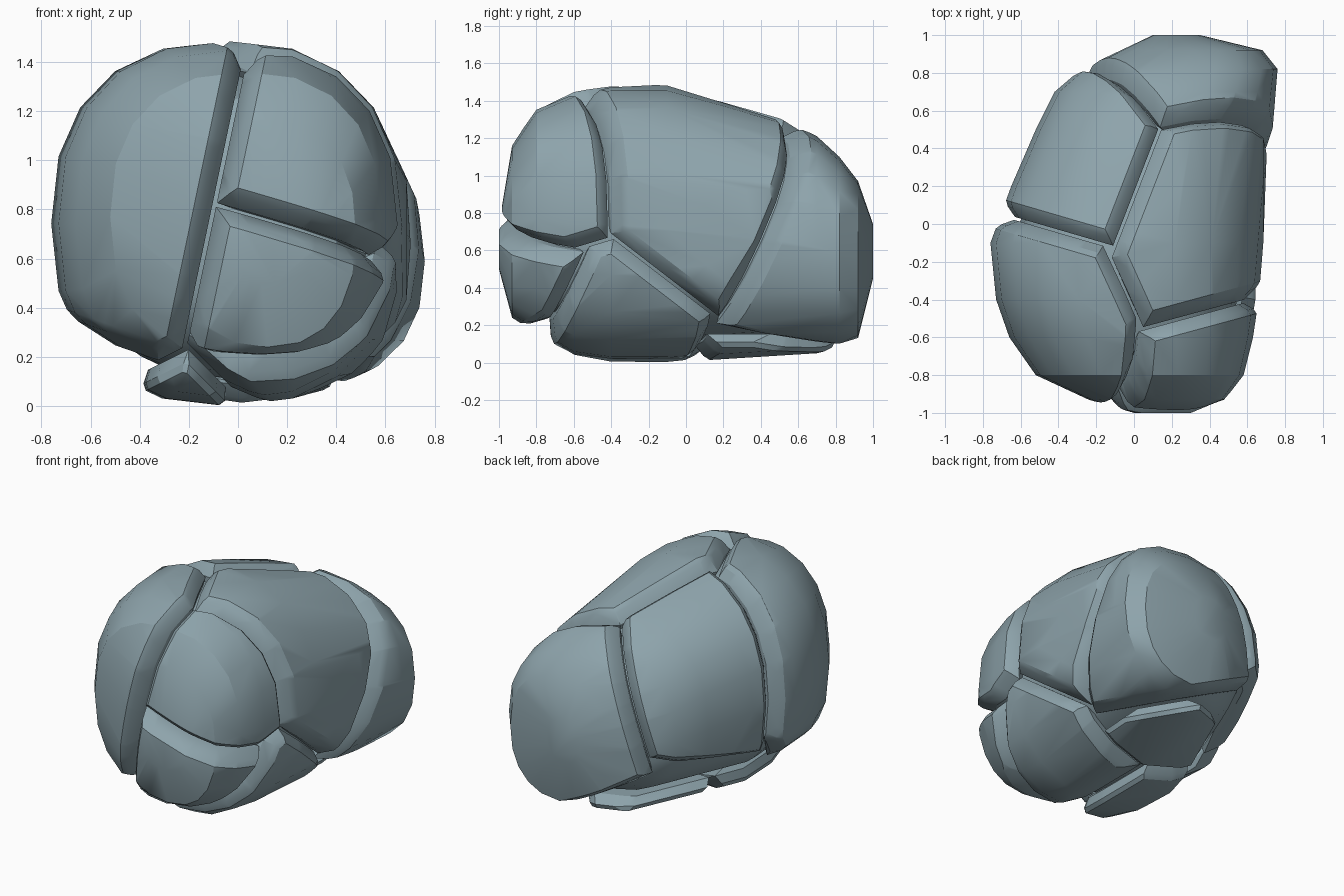
import bpy
import bmesh
import math
from mathutils import Vector

cube = bpy.data.objects.get("Cube")
if cube:
    bpy.data.objects.remove(cube, do_unlink=True)

# One stone colour
stone = bpy.data.materials.new("blue_grey_stone")
stone.use_nodes = True
stone.diffuse_color = (0.27, 0.37, 0.41, 1)
stone.node_tree.nodes["Principled BSDF"].inputs["Base Color"].default_value = stone.diffuse_color

# Boulder outline: y, left x, right x, bottom z, top z
SECTIONS = [
    (-1, 0, .3, .5, .74), (-.93, -.24, .48, .24, 1.16), (-.8, -.52, .58, .18, 1.36),
    (-.6, -.66, .63, .03, 1.45), (-.4, -.73, .66, 0, 1.485), (-.1, -.76, .67, 0, 1.485),
    (.2, -.65, .67, .04, 1.4), (.5, -.52, .69, .05, 1.31), (.7, -.42, .75, .05, 1.21),
    (.82, -.28, .76, .08, 1.1), (.92, -.06, .68, .13, .97), (1, .1, .35, .45, .74),
]

# Cracks: stones behind the plane, stones in front of it, point, normal
FRONT_LEFT, BACK_LEFT, MIDDLE, BACK_RIGHT = "west_stone", "north_west_stone", "middle_stone", "north_stone"
UPPER, LOWER, SIDE = "upper_front_stone", "lower_front_stone", "low_side_stone"
UNDER, UNDER_BACK = "bottom_stone", "bottom_back_stone"
CRACKS = [
    ([FRONT_LEFT], [UPPER, LOWER, SIDE], (.03, -.6, 1.42), (1, 0, -.21)),
    ([FRONT_LEFT], [MIDDLE], (-.12, -.18, 1.43), (.89, .41, -.1)),
    ([FRONT_LEFT], [BACK_LEFT], (-.12, -.12, 1.4), (.28, .96, 0)),
    ([BACK_LEFT], [MIDDLE], (.02, .2, 1.38), (.93, -.36, 0)),
    ([BACK_LEFT], [BACK_RIGHT], (.15, .52, 1.28), (.84, .47, -.28)),
    ([MIDDLE], [BACK_RIGHT], (.15, .54, 1.28), (-.25, .89, -.39)),
    ([MIDDLE], [], (.765, 0, .8), (1, 0, 0)),
    ([UPPER], [MIDDLE], (.1, -.54, 1.4), (-.26, .96, 0)),
    ([LOWER], [UPPER], (-.06, -.95, .82), (.3, .1, 1)),
    ([LOWER], [SIDE], (.6, -.53, .6), (-.08, .93, -.4)),
    ([SIDE], [UPPER], (.65, -.45, .65), (0, -.3, 1)),
    ([SIDE], [MIDDLE], (.65, -.4, .68), (0, .6, .78)),
    ([SIDE], [UNDER_BACK, BACK_RIGHT], (.4, .12, .15), (-.2, .95, 0)),
    ([UNDER_BACK], [BACK_RIGHT], (.45, .15, .2), (.5, .3, 1)),
    ([UNDER_BACK], [BACK_LEFT], (-.65, 0, .33), (-.2, -.1, .95)),
    ([UNDER_BACK], [FRONT_LEFT], (-.6, -.08, .3), (-.3, -.8, .5)),
    ([UNDER_BACK], [MIDDLE], (0, 0, .16), (0, 0, 1)),
    ([FRONT_LEFT], [], (-.33, 0, .18), (-.33, 0, -.95)),
    ([UNDER], [FRONT_LEFT], (-.2, -.8, .24), (-.45, 0, .9)),
    ([UNDER], [SIDE], (0, 0, .04), (1, 0, 1)),
    ([UNDER], [LOWER], (-.2, -.75, .2), (0, -.6, 1)),
    ([UNDER], [UNDER_BACK], (0, .05, 0), (.3, .95, 0)),
]
CENTRE = Vector((0, 0, .7))


def hull(points):
    bm = bmesh.new()
    for p in points:
        bm.verts.new(p)
    bmesh.ops.convex_hull(bm, input=bm.verts[:])
    bmesh.ops.delete(bm, geom=[v for v in bm.verts if not v.link_faces], context="VERTS")
    bmesh.ops.remove_doubles(bm, verts=bm.verts[:], dist=.004)
    bmesh.ops.recalc_face_normals(bm, faces=bm.faces[:])
    return bm


def squared_round(value):
    return math.copysign(abs(value) ** .85, value)


def outline_points(steps=20):
    for y, left, right, bottom, top in SECTIONS:
        for i in range(steps):
            angle = math.tau * i / steps
            yield Vector(((left + right + (right - left) * squared_round(math.cos(angle))) / 2, y,
                          (bottom + top + (top - bottom) * squared_round(math.sin(angle))) / 2))


def keep_behind(bm, point, normal):
    bmesh.ops.bisect_plane(bm, geom=bm.verts[:] + bm.edges[:] + bm.faces[:], dist=1e-5,
                           plane_co=point, plane_no=normal, clear_outer=True)


def add_object(name, bm):
    mesh = bpy.data.meshes.new(name)
    bm.to_mesh(mesh)
    bm.free()
    mesh.materials.append(stone)
    obj = bpy.data.objects.new(name, mesh)
    bpy.context.collection.objects.link(obj)
    return obj


# Whole boulder, with its lower left corner shaved off
boulder = hull(outline_points())
keep_behind(boulder, (-.5, 0, .13), (-.6, 0, -.8))
boulder_points = [v.co.copy() for v in boulder.verts]
boulder.free()


def scaled_boulder(scale):
    return hull([CENTRE + (p - CENTRE) * scale for p in boulder_points])


def stone_block(name):
    # Inner layers reach closer to the cracks, which slopes the rims
    points = []
    for scale, gap in ((1, .08), (.97, .05), (.89, .008)):
        layer = scaled_boulder(scale)
        for behind, ahead, point, normal in CRACKS:
            n = Vector(normal).normalized()
            if name in ahead:
                n = -n
            elif name not in behind:
                continue
            keep_behind(layer, Vector(point) - n * gap, n)
        points += [v.co.copy() for v in layer.verts]
        layer.free()
    return add_object(name, hull(points))


parts = [stone_block(n) for n in (FRONT_LEFT, BACK_LEFT, MIDDLE, BACK_RIGHT, UPPER,
                                  LOWER, SIDE, UNDER, UNDER_BACK)]
# Solid core closes the bottoms of the cracks
parts.append(add_object("core", scaled_boulder(.84)))

bpy.ops.object.select_all(action="DESELECT")
for part in parts:
    part.select_set(True)
bpy.context.view_layer.objects.active = parts[0]
bpy.ops.object.shade_smooth_by_angle(angle=math.radians(28))
